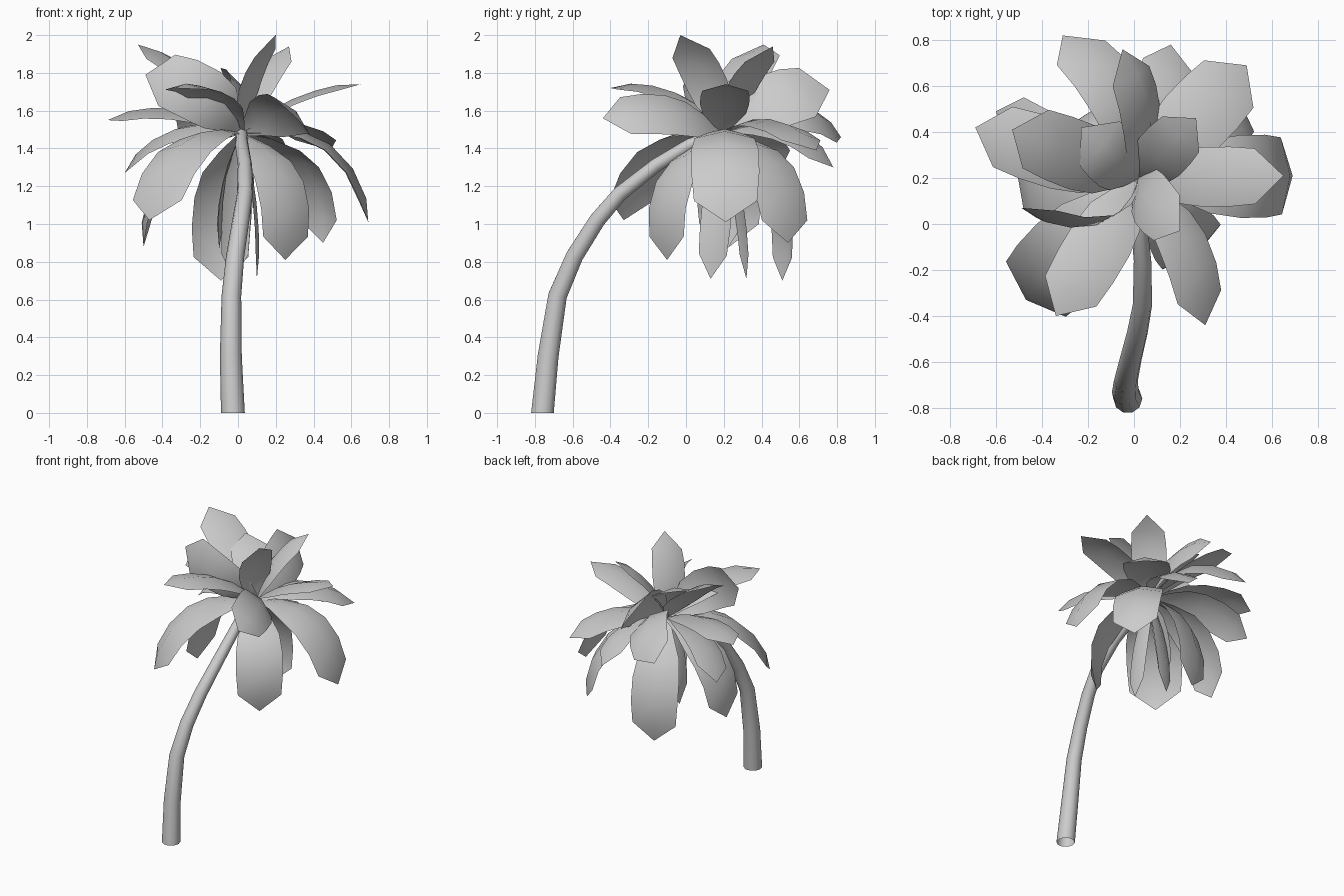
import bpy, math
from mathutils import Vector

cube = bpy.data.objects.get("Cube")
if cube:
    bpy.data.objects.remove(cube, do_unlink=True)

grey = bpy.data.materials.new("plain_grey")
grey.use_nodes = True
grey.diffuse_color = (0.6, 0.6, 0.6, 1)
grey.node_tree.nodes["Principled BSDF"].inputs["Base Color"].default_value = (0.6, 0.6, 0.6, 1)

UP = Vector((0, 0, 1))
CROWN = Vector((0.02, 0.2, 1.48))
POINT_LENGTH = 0.13


def make_object(name, verts, faces, angle):
    mesh = bpy.data.meshes.new(name)
    mesh.from_pydata(verts, [], faces)
    mesh.materials.append(grey)
    obj = bpy.data.objects.new(name, mesh)
    bpy.context.collection.objects.link(obj)
    bpy.ops.object.select_all(action="DESELECT")
    obj.select_set(True)
    bpy.context.view_layer.objects.active = obj
    bpy.ops.object.shade_smooth_by_angle(angle=math.radians(angle))


def make_trunk(path, sides=10):
    """Tapered tube along a leaning path, open at the foot."""
    points = [Vector(p[:3]) for p in path]
    verts, faces = [], []
    for i, p in enumerate(points):
        along = points[min(i + 1, len(points) - 1)] - points[max(i - 1, 0)]
        along = UP if i == 0 else along.normalized()
        u = Vector((1, 0, 0))
        u = (u - along * u.dot(along)).normalized()
        v = along.cross(u)
        for k in range(sides):
            a = math.tau * k / sides
            verts.append(p + (u * math.cos(a) + v * math.sin(a)) * path[i][3])
    for i in range(len(points) - 1):
        for k in range(sides):
            a, b = i * sides + k, i * sides + (k + 1) % sides
            faces.append((a, b, b + sides, a + sides))
    faces.append(tuple(range(len(verts) - sides, len(verts))))
    make_object("trunk", verts, faces, 50)


def make_leaf(name, tip, arch, half_width, roll=0, swing=0):
    """Blade from the crown, bowed along its rolled normal and swung sideways."""
    tip = Vector(tip)
    roll = math.radians(roll)
    chord = (tip - CROWN).normalized()
    level = chord.cross(UP).normalized()
    lift = level.cross(chord)
    across = level * math.cos(roll) + lift * math.sin(roll)
    bow = lift * math.cos(roll) - level * math.sin(roll)
    bend = (CROWN + tip) / 2 + (bow * arch + across * swing) * 2
    shoulder = 1 - POINT_LENGTH / (2 * (tip - bend).length)
    verts, faces = [], []
    for part, w in ((0, 0.12), (0.17, 0.5), (0.36, 0.88), (0.57, 1), (0.8, 1), (1, 0.93)):
        t = part * shoulder
        p = CROWN * (1 - t) ** 2 + bend * 2 * t * (1 - t) + tip * t * t
        tangent = ((bend - CROWN) * (1 - t) + (tip - bend) * t).normalized()
        side = (across - tangent * across.dot(tangent)).normalized()
        crease = side.cross(tangent) * 0.12 * half_width * w
        verts += [p - side * half_width * w - crease, p + crease,
                  p + side * half_width * w - crease]
    for row in range(0, len(verts) - 3, 3):
        for k in (row, row + 1):
            faces.append((k, k + 1, k + 4, k + 3))
    n = len(verts)
    verts.append(tip)
    faces += [(n - 3, n - 2, n), (n - 2, n - 1, n)]
    make_object(name, verts, faces, 60)


# Leaning trunk: position and radius
make_trunk([
    (-0.027, -0.76, 0, 0.063), (-0.038, -0.73, 0.3, 0.058), (-0.035, -0.68, 0.62, 0.052),
    (-0.015, -0.59, 0.83, 0.048), (0.015, -0.47, 1.02, 0.045), (0.037, -0.35, 1.16, 0.042),
    (0.037, -0.16, 1.31, 0.038), (0.02, 0.02, 1.42, 0.035), (0.02, 0.2, 1.48, 0.03)])

# Leaves: tip, arch, half width, roll, swing
groups = {
    "upright_leaf": [
        ((0.2, -0.03, 2.0), 0.06, 0.125, -25),
        ((0.27, 0.46, 1.94), 0.06, 0.12, 0),
        ((-0.53, 0.41, 1.95), 0.06, 0.15, 5),
        ((-0.05, 0.76, 1.71), 0.09, 0.17, -60, -0.03),
        ((-0.23, 0.42, 1.83), 0.08, 0.14, 0),
        ((-0.49, 0.07, 1.79), 0.13, 0.155, 95, 0.06),
    ],
    "spreading_leaf": [
        ((0.65, 0.21, 1.74), 0.05, 0.13, 0),
        ((0.31, -0.44, 1.56), 0.1, 0.15, 45),
        ((-0.34, -0.4, 1.72), 0.09, 0.14, 0),
        ((-0.69, 0.42, 1.55), 0.08, 0.15, 8),
        ((-0.6, 0.49, 1.27), 0.12, 0.14, 20),
        ((-0.31, 0.82, 1.46), 0.16, 0.155, -35),
        ((0.16, 0.78, 1.3), 0.11, 0.13, -15),
        ((0.49, 0.69, 1.39), 0.1, 0.16, 0),
    ],
    "drooping_leaf": [
        ((0.69, 0.21, 1.01), 0.2, 0.18, 0),
        ((-0.47, -0.33, 1.02), 0.18, 0.19, 0),
        ((-0.5, 0.23, 0.88), 0.17, 0.17, 0),
        ((0.25, -0.1, 0.81), 0.18, 0.16, 0),
        ((0.45, 0.54, 0.9), 0.18, 0.165, 0),
        ((-0.09, 0.51, 0.7), 0.15, 0.165, 0),
        ((0.1, 0.13, 0.71), 0.03, 0.08, 41),
        ((-0.02, 0.32, 0.71), 0.03, 0.08, 0),
        ((-0.1, 0.22, 0.87), 0.04, 0.09, 0),
    ],
}
for name, leaves in groups.items():
    for i, leaf in enumerate(leaves, 1):
        make_leaf(f"{name}_{i}", *leaf)
